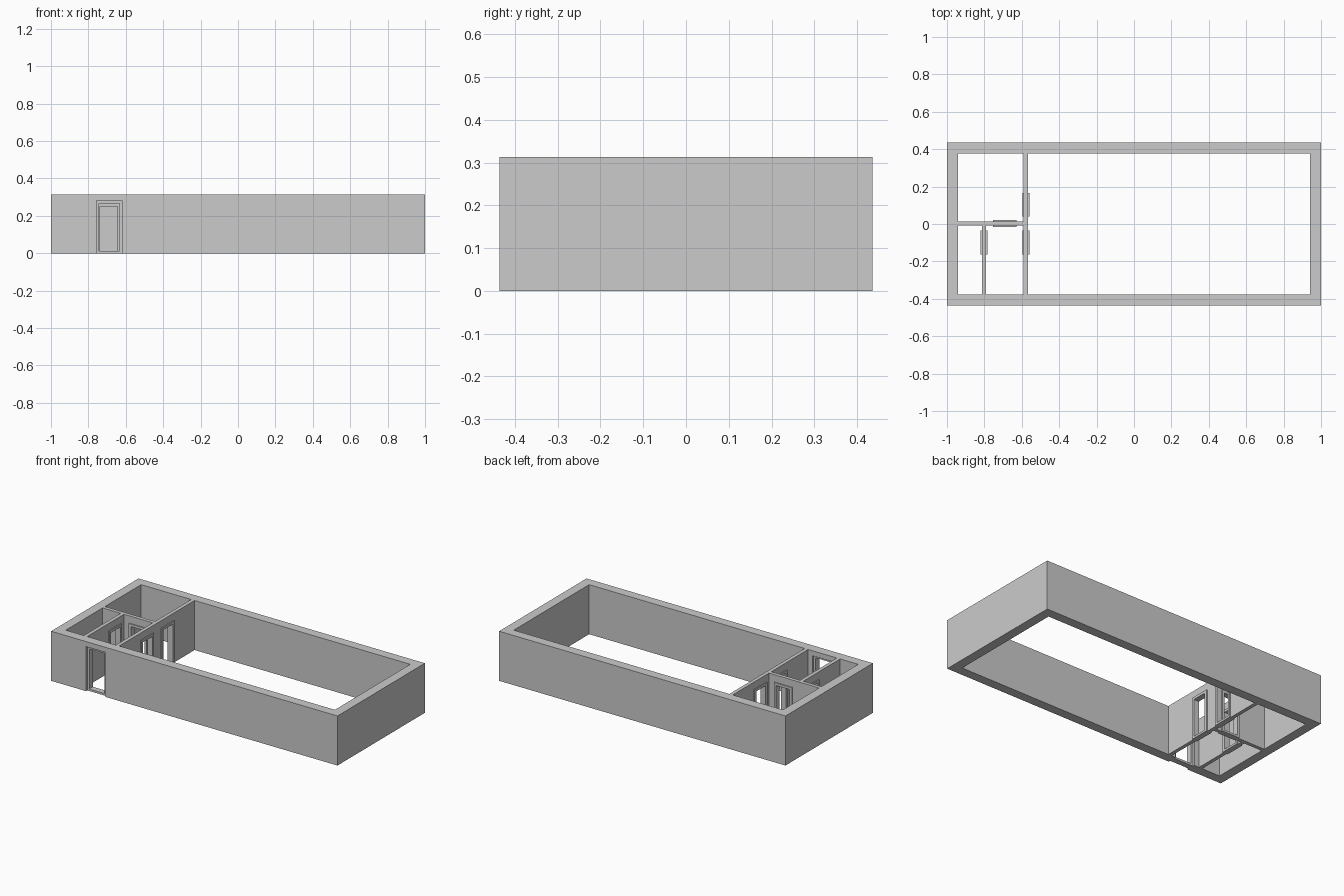
import bpy, bmesh
from mathutils import Vector

if "Cube" in bpy.data.objects:
    bpy.data.objects.remove(bpy.data.objects["Cube"])

H = 0.313          # wall height
W, D = 1.0, 0.436  # outer half sizes
T = 0.06           # outer wall thickness
P = 0.023          # partition thickness
F = 0.016          # door frame bar width
FD = 0.036         # door frame depth


def box(name, x0, x1, y0, y1, z0, z1):
    bm = bmesh.new()
    bmesh.ops.create_cube(bm, size=1)
    for v in bm.verts:
        v.co = Vector((x0 if v.co.x < 0 else x1,
                       y0 if v.co.y < 0 else y1,
                       z0 if v.co.z < 0 else z1))
    me = bpy.data.meshes.new(name)
    bm.to_mesh(me)
    bm.free()
    ob = bpy.data.objects.new(name, me)
    bpy.context.collection.objects.link(ob)
    return ob


def cut(target, cutter):
    mod = target.modifiers.new("cut", 'BOOLEAN')
    mod.operation = 'DIFFERENCE'
    mod.solver = 'EXACT'
    mod.object = cutter
    bpy.context.view_layer.objects.active = target
    bpy.ops.object.modifier_apply(modifier=mod.name)
    bpy.data.objects.remove(cutter)


def slab(name, axis, a0, a1, centre, depth, z0, z1):
    """Box running along one axis, centred on the other."""
    c0, c1 = centre - depth / 2, centre + depth / 2
    if axis == 'x':
        return box(name, a0, a1, c0, c1, z0, z1)
    return box(name, c0, c1, a0, a1, z0, z1)


def doorway(wall, name, axis, a0, a1, centre, top):
    """Cut a doorway in a wall and fit a four-sided frame with a sill."""
    inset = 0.002  # cutter stays just inside the frame
    cut(wall, slab("doorway_cutter", axis, a0 + inset, a1 - inset,
                   centre, 0.1, -0.1, top - inset))
    frame = slab(name, axis, a0, a1, centre, FD, 0, top)
    cut(frame, slab("frame_cutter", axis, a0 + F, a1 - F, centre, 0.1,
                    0.013, top - F))


# Outer walls
outer = box("outer_walls", -W, W, -D, D, 0, H)
cut(outer, box("hollow", -W + T, W - T, -D + T, D - T, -0.1, H + 0.1))
doorway(outer, "entrance_frame", 'x', -0.758, -0.618, -D + T / 2, 0.283)

# Partitions
XL, XS, YC = -0.578, -0.802, 0.003
long_wall = slab("long_partition", 'y', -D + T, D - T, XL, P, 0, H)
cross_wall = slab("cross_partition", 'x', -W + T, XL - P / 2, YC, P, 0, H)
short_wall = slab("short_partition", 'y', -D + T, YC - P / 2, XS, P, 0, H)

# Inner doors
TOP = 0.267
doorway(long_wall, "hall_back_frame", 'y', 0.04, 0.166, XL, TOP)
doorway(long_wall, "hall_front_frame", 'y', -0.162, -0.036, XL, TOP)
doorway(cross_wall, "back_room_frame", 'x', -0.754, -0.628, YC, TOP)
doorway(short_wall, "side_room_frame", 'y', -0.162, -0.036, XS, TOP)
